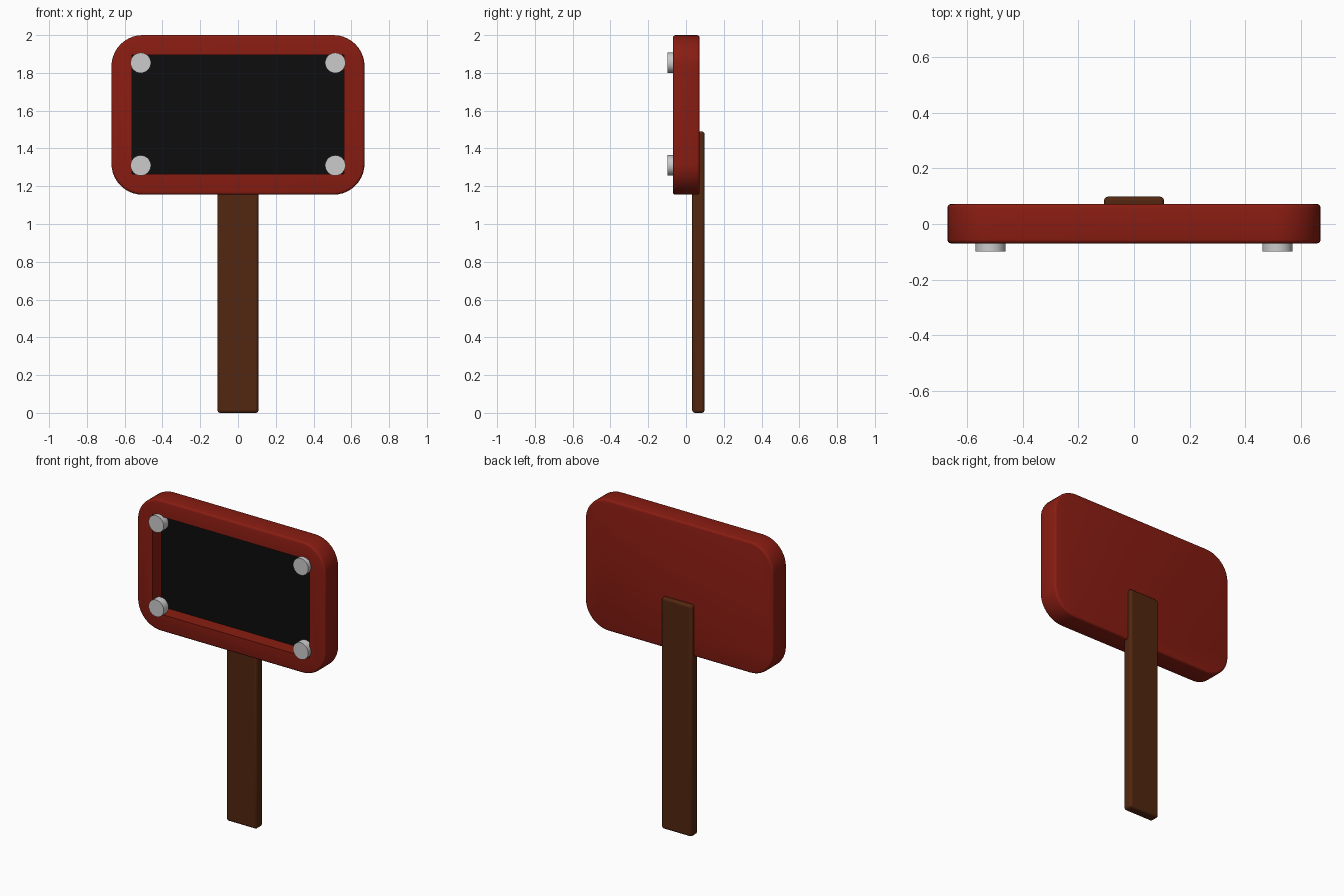
import bpy, bmesh, math

if "Cube" in bpy.data.objects:
    bpy.data.objects.remove(bpy.data.objects["Cube"])

def material(name, rgb):
    m = bpy.data.materials.new(name)
    m.diffuse_color = (*rgb, 1)
    m.use_nodes = True
    m.node_tree.nodes["Principled BSDF"].inputs["Base Color"].default_value = m.diffuse_color
    return m

RED = material("red_paint", (0.25, 0.012, 0.006))
BROWN = material("dark_wood", (0.085, 0.02, 0.005))
BLACK = material("black_panel", (0.004, 0.004, 0.004))

def finish(ob, mat=None):
    if mat:
        ob.data.materials.append(mat)
    bpy.ops.object.select_all(action='DESELECT')
    ob.select_set(True)
    bpy.context.view_layer.objects.active = ob
    bpy.ops.object.shade_smooth_by_angle(angle=math.radians(35))

def prism(name, outline, y0, y1):
    """Extrude an x-z outline from y0 to y1."""
    bm = bmesh.new()
    face = bm.faces.new([bm.verts.new((x, y0, z)) for x, z in outline])
    ext = bmesh.ops.extrude_face_region(bm, geom=[face])
    moved = [v for v in ext['geom'] if isinstance(v, bmesh.types.BMVert)]
    bmesh.ops.translate(bm, verts=moved, vec=(0, y1 - y0, 0))
    bmesh.ops.recalc_face_normals(bm, faces=bm.faces)
    me = bpy.data.meshes.new(name)
    bm.to_mesh(me)
    bm.free()
    ob = bpy.data.objects.new(name, me)
    bpy.context.collection.objects.link(ob)
    return ob

def rect(hw, z0, z1):
    return [(-hw, z0), (hw, z0), (hw, z1), (-hw, z1)]

def rounded_rect(hw, z0, z1, r, n):
    pts = []
    for cx, cz, a0 in ((hw - r, z1 - r, 0), (r - hw, z1 - r, 90),
                       (r - hw, z0 + r, 180), (hw - r, z0 + r, 270)):
        for i in range(n + 1):
            a = math.radians(a0 + 90 * i / n)
            pts.append((cx + r * math.cos(a), cz + r * math.sin(a)))
    return pts

def bevel(ob, width):
    b = ob.modifiers.new("bevel", 'BEVEL')
    b.width, b.segments = width, 3
    b.limit_method, b.angle_limit = 'ANGLE', math.radians(40)

# Rounded sign board with a rectangular recess in its front
board = prism("sign_board", rounded_rect(0.67, 1.155, 2.0, 0.165, 10), -0.07, 0.072)
bevel(board, 0.014)
cutter = prism("recess_cutter", rect(0.56, 1.265, 1.895), -0.2, 0.025)
cutter.hide_render = True
cut = board.modifiers.new("recess", 'BOOLEAN')
cut.operation, cut.solver, cut.object = 'DIFFERENCE', 'EXACT', cutter
bpy.context.view_layer.objects.active = board
for mod in ("bevel", "recess"):
    bpy.ops.object.modifier_apply(modifier=mod)
bpy.data.objects.remove(cutter)
finish(board, RED)

# Black panel at the bottom of the recess
finish(prism("panel", rect(0.56, 1.265, 1.895), 0.02, 0.03), BLACK)

# Post fixed into the back of the board
post = prism("post", rect(0.108, 0.0, 1.49), 0.033, 0.098)
bevel(post, 0.014)
finish(post, BROWN)

# Four round studs at the recess corners
for side in (-1, 1):
    for z in (1.31, 1.853):
        bpy.ops.mesh.primitive_cylinder_add(vertices=32, radius=0.054, depth=0.05,
                                            location=(side * 0.515, -0.073, z),
                                            rotation=(math.pi / 2, 0, 0))
        stud = bpy.context.object
        stud.name = "corner_stud"
        finish(stud)
